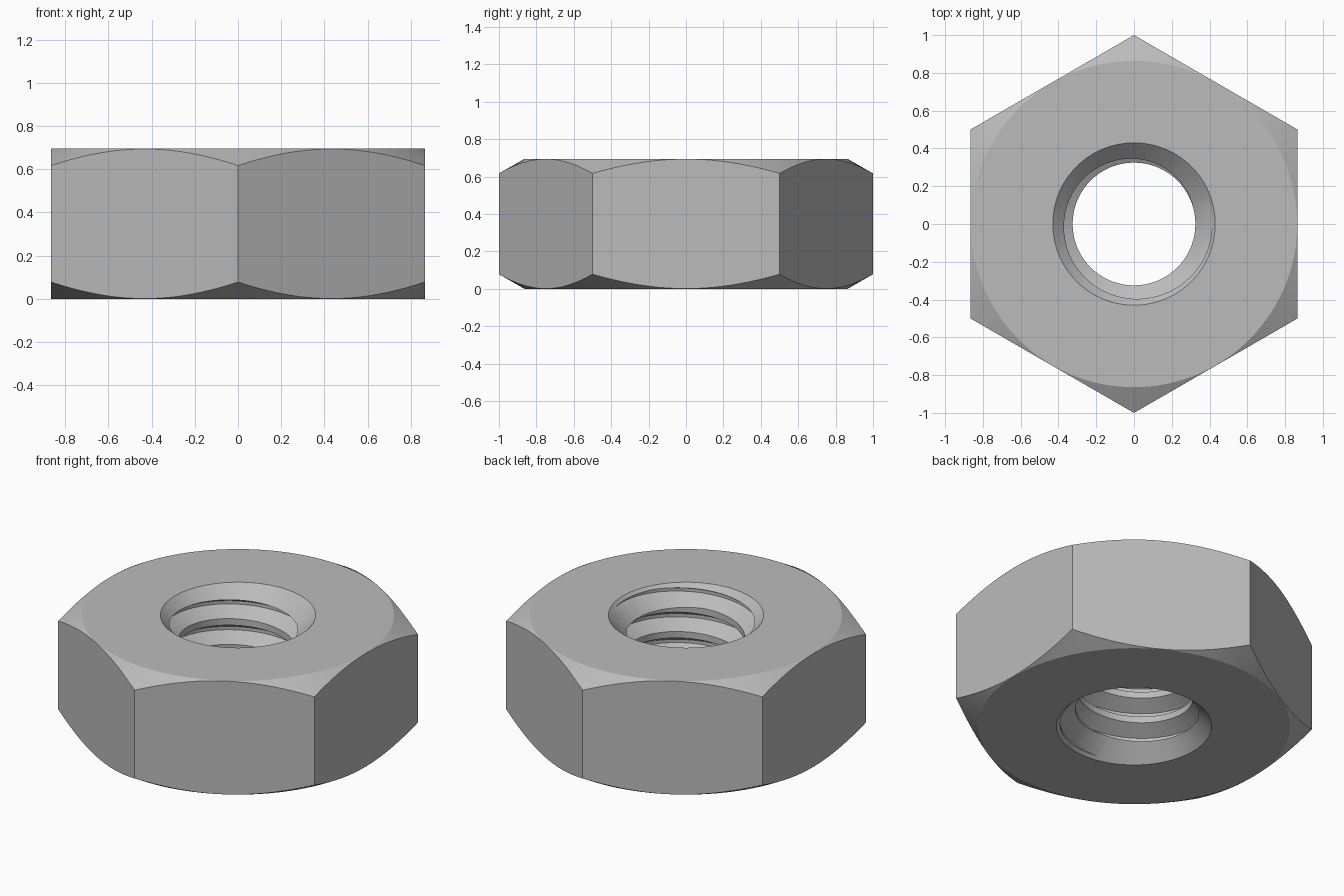
import bpy
import bmesh
from math import radians, cos, sin, tan, pi

HEIGHT = 0.695
FLAT = 0.866            # half the distance across flats
RIM = 0.43              # countersink radius at both faces
MAJOR, MINOR, PITCH = 0.413, 0.325, 0.1575
TURNS, SEGS = 10, 72

if "Cube" in bpy.data.objects:
    bpy.data.objects.remove(bpy.data.objects["Cube"])

steel = bpy.data.materials.new("grey_steel")
steel.use_nodes = True
colour = (0.5, 0.5, 0.5, 1)
steel.diffuse_color = colour
steel.node_tree.nodes["Principled BSDF"].inputs["Base Color"].default_value = colour


def to_object(bm, name):
    bmesh.ops.recalc_face_normals(bm, faces=bm.faces)
    mesh = bpy.data.meshes.new(name)
    bm.to_mesh(mesh)
    bm.free()
    mesh.materials.append(steel)
    obj = bpy.data.objects.new(name, mesh)
    bpy.context.collection.objects.link(obj)
    return obj


def lathe(name, profile, segs, turn=0.0):
    """Solid of revolution from (radius, z) points, capped at both ends."""
    bm = bmesh.new()
    angles = [turn + 2 * pi * k / segs for k in range(segs)]
    rings = [[bm.verts.new((r * cos(a), r * sin(a), z)) for a in angles]
             for r, z in profile]
    for low, high in zip(rings, rings[1:]):
        for k in range(segs):
            n = (k + 1) % segs
            bm.faces.new((low[k], low[n], high[n], high[k]))
    bm.faces.new(rings[0])
    bm.faces.new(rings[-1])
    return to_object(bm, name)


def thread_tap(name):
    """Right-handed screw solid that cuts the internal thread."""
    bm = bmesh.new()
    start, z0 = radians(-30), 0.668 - 7 * PITCH
    shape = [(-1 / 16, MAJOR), (1 / 16, MAJOR), (3 / 8, MINOR), (5 / 8, MINOR)]
    columns = []
    for j in range(SEGS):
        a = start + 2 * pi * j / SEGS
        columns.append([
            bm.verts.new((r * cos(a), r * sin(a), z0 + PITCH * (t + f + j / SEGS)))
            for t in range(TURNS + (j == 0)) for f, r in shape])
    # The last column meets the first one a full pitch higher
    columns.append(columns[0][len(shape):])
    for left, right in zip(columns, columns[1:]):
        for i in range(TURNS * len(shape) - 1):
            bm.faces.new((left[i], right[i], right[i + 1], left[i + 1]))
    # Close both open ends with fans to the axis
    bottom = bm.verts.new((0, 0, z0 + PITCH / 2))
    top = bm.verts.new((0, 0, z0 + PITCH * (TURNS + 0.5)))
    for edge in [e for e in bm.edges if e.is_boundary]:
        apex = bottom if edge.verts[0].co.z < HEIGHT / 2 else top
        bm.faces.new((edge.verts[0], edge.verts[1], apex))
    return to_object(bm, name)


def cut(target, cutter, operation):
    cutter.hide_render = True
    mod = target.modifiers.new(cutter.name, "BOOLEAN")
    mod.operation = operation
    mod.solver = "EXACT"
    mod.object = cutter
    bpy.context.view_layer.objects.active = target
    bpy.ops.object.modifier_apply(modifier=mod.name)
    bpy.data.objects.remove(cutter)


# Hexagonal body, with a corner facing front
corner = FLAT / cos(pi / 6)
nut = lathe("hex_nut", [(corner, -0.1), (corner, HEIGHT + 0.1)], 6, pi / 2)

# Conical corner chamfers on both faces
wide = FLAT + 0.25
drop = 0.25 * tan(radians(30))
cut(nut, lathe("corner_chamfer", [(FLAT - 0.002, 0), (wide, drop),
                                  (wide, HEIGHT - drop), (FLAT - 0.002, HEIGHT)], 120), "INTERSECT")

# Countersinks at both ends of the bore
waist, depth, over = 0.25, RIM - 0.25, 0.1
cut(nut, lathe("countersink", [(RIM + over, -over), (waist, depth),
                               (waist, HEIGHT - depth), (RIM + over, HEIGHT + over)], SEGS), "DIFFERENCE")

# Threaded bore
cut(nut, thread_tap("thread_tap"), "DIFFERENCE")

bpy.ops.object.select_all(action="DESELECT")
nut.select_set(True)
bpy.context.view_layer.objects.active = nut
bpy.ops.object.shade_smooth_by_angle(angle=radians(25))
